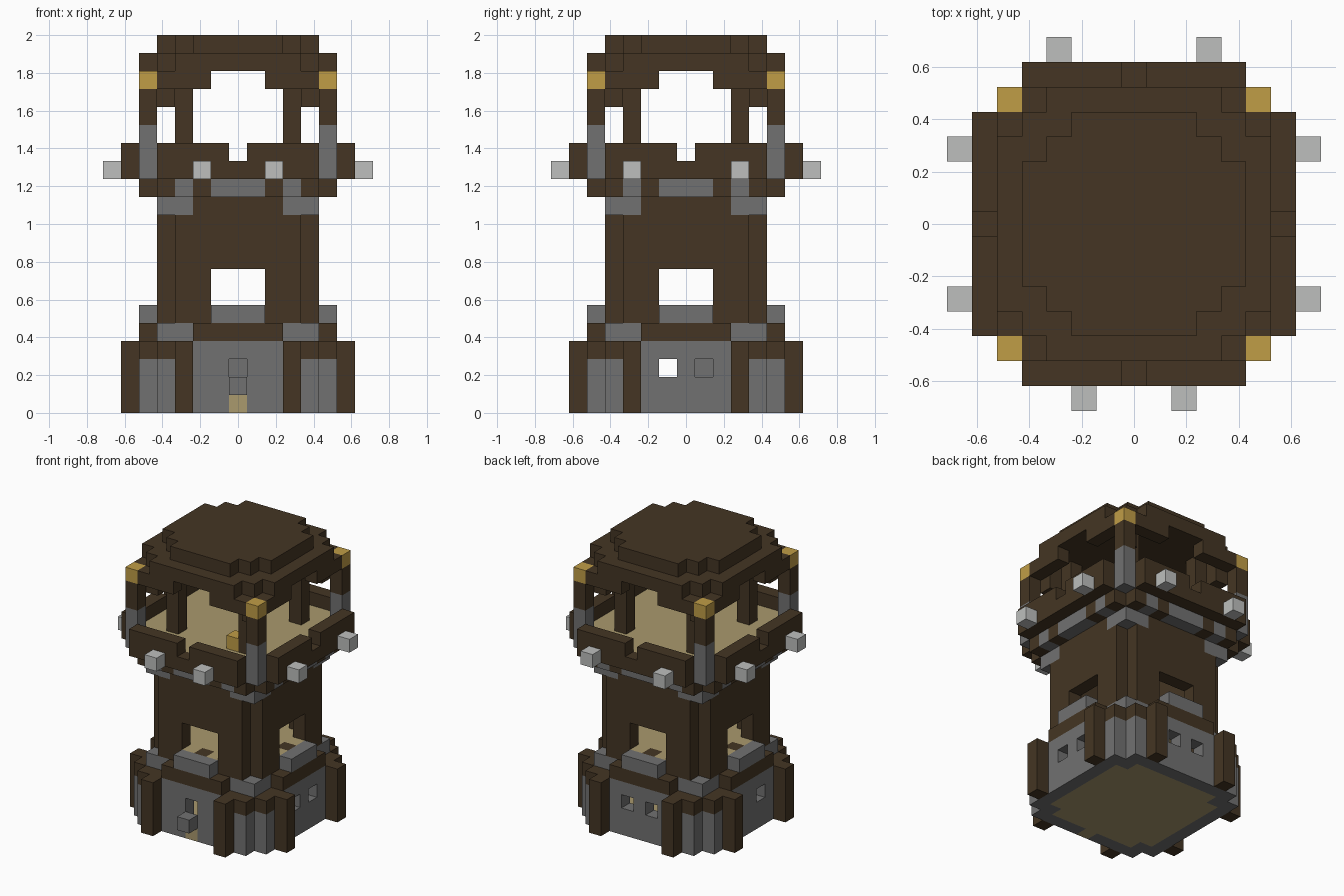
import bpy, bmesh
from mathutils import Vector

if "Cube" in bpy.data.objects:
    bpy.data.objects.remove(bpy.data.objects["Cube"], do_unlink=True)

V = 2 / 21          # block size
grid = {}           # (x, y, level) -> (part, colour)

COLOURS = {
    "dark_wood": (0.058, 0.036, 0.017),
    "stone": (0.165, 0.165, 0.165),
    "light_stone": (0.51, 0.52, 0.51),
    "gold": (0.53, 0.34, 0.062),
    "plank": (0.40, 0.32, 0.155),
}
mats = {}
for name, rgb in COLOURS.items():
    m = bpy.data.materials.new(name)
    m.use_nodes = True
    m.diffuse_color = (*rgb, 1)
    m.node_tree.nodes["Principled BSDF"].inputs["Base Color"].default_value = (*rgb, 1)
    mats[name] = m


def fill(part, colour, low, high, rule):
    """Blocks on levels low..high; rule sees m = outer distance, o = distance along the side."""
    for x in range(-7, 8):
        for y in range(-7, 8):
            m, o = max(abs(x), abs(y)), min(abs(x), abs(y))
            if rule(m, o):
                for z in range(low, high + 1):
                    grid[x, y, z] = (part, colour)


def block(part, colour, *cell):
    grid[cell] = (part, colour)


# Stone base with timber corners and buttresses
fill("ground_floor", "plank", 0, 0, lambda m, o: m <= 4)
fill("base_wall", "stone", 0, 3, lambda m, o: (m == 5 and o <= 4) or m == o == 4)
fill("base_cap", "dark_wood", 3, 3, lambda m, o: (m == 5 and 3 <= o <= 4) or m == o == 4)
fill("buttress", "dark_wood", 0, 3, lambda m, o: m == 6 and o == 3)
fill("base_band", "dark_wood", 4, 4, lambda m, o: 4 <= m <= 5 and o <= 2)
fill("lower_corbel", "stone", 4, 4, lambda m, o: m == 4 and o >= 3)

# Tower shaft, its floor, window sills and openings
fill("shaft_wall", "dark_wood", 5, 12, lambda m, o: (m == 4 and o <= 3) or m == o == 3)
fill("middle_floor", "plank", 5, 5, lambda m, o: m <= 3 or (m == 4 and o <= 1))
fill("floor_inlay", "dark_wood", 5, 5, lambda m, o: m == 4 and o == 0)
fill("window_sill", "stone", 5, 5, lambda m, o: m == 5 and o <= 1)
fill("upper_corbel", "stone", 11, 11, lambda m, o: m == 4 and o >= 3)

# Balcony with its brackets, floor and notched parapet
fill("balcony_bracket", "dark_wood", 12, 12, lambda m, o: m == 5 and o in (2, 4))
fill("balcony_bracket", "stone", 12, 12, lambda m, o: m == 5 and o in (0, 1, 3))
fill("balcony_floor", "plank", 13, 13, lambda m, o: m <= 5 and o <= 4)
fill("parapet", "dark_wood", 13, 13, lambda m, o: m == 6 and o <= 4)
fill("parapet", "dark_wood", 14, 14, lambda m, o: m == 6 and 1 <= o <= 4)
block("floor_lamp", "gold", 2, -3, 14)

# Posts carrying the roof
fill("corner_post", "stone", 13, 15, lambda m, o: m == o == 5)
fill("corner_post", "dark_wood", 16, 17, lambda m, o: m == o == 5)
fill("corner_lantern", "gold", 18, 18, lambda m, o: m == o == 5)
fill("inner_post", "dark_wood", 14, 18, lambda m, o: m == o == 3)
fill("roof_brace", "dark_wood", 17, 18, lambda m, o: m == o == 4)

# Stepped roof
fill("roof", "dark_wood", 18, 18, lambda m, o: m == 5 and 2 <= o <= 4)
fill("roof", "dark_wood", 19, 19, lambda m, o: m <= 5 and m + o <= 8)
fill("roof", "dark_wood", 20, 20, lambda m, o: m <= 4 and m + o <= 6)

# Stone studs round the parapet
for s in (-1, 1):
    block("parapet_stud", "light_stone", 2 * s, -7, 13)
    block("parapet_stud", "light_stone", 3 * s, 7, 13)
    for side in (-7, 7):
        block("parapet_stud", "light_stone", side, 3 * s, 13)

# Front doorway with its step block, and small base windows
for z in (1, 2):
    grid.pop((0, -5, z))
block("ground_floor", "plank", 0, -5, 0)
block("door_block", "stone", 0, -6, 1)
for cell in ((-1, 5), (1, 5), (5, -1), (5, 1), (-5, -1)):
    grid.pop((*cell, 2))

# Shaft windows
for cell in [c for c, v in grid.items() if v[0] == "shaft_wall"]:
    if cell[2] in (6, 7) and min(abs(cell[0]), abs(cell[1])) <= 1:
        grid.pop(cell)

# Turn the blocks of each part into one mesh of exposed faces
AXES = [Vector(a) for a in ((1, 0, 0), (0, 1, 0), (0, 0, 1))]
for part in sorted({v[0] for v in grid.values()}):
    bm = bmesh.new()
    used = []
    for cell, (owner, colour) in grid.items():
        if owner != part:
            continue
        if colour not in used:
            used.append(colour)
        centre = Vector(cell) + AXES[2] / 2
        for i, axis in enumerate(AXES):
            for s in (-1, 1):
                n = axis * s
                if tuple(int(a + b) for a, b in zip(cell, n)) in grid:
                    continue
                u, w = AXES[(i + 1) % 3] / 2, AXES[(i + 2) % 3] / 2 * s
                mid = centre + n / 2
                corners = (mid - u - w, mid + u - w, mid + u + w, mid - u + w)
                face = bm.faces.new([bm.verts.new(p * V) for p in corners])
                face.material_index = used.index(colour)
    bmesh.ops.remove_doubles(bm, verts=bm.verts, dist=V / 100)
    bmesh.ops.dissolve_limit(bm, angle_limit=0.01, verts=bm.verts, edges=bm.edges,
                             delimit={"MATERIAL"})
    mesh = bpy.data.meshes.new(part)
    bm.to_mesh(mesh)
    bm.free()
    for colour in used:
        mesh.materials.append(mats[colour])
    bpy.context.scene.collection.objects.link(bpy.data.objects.new(part, mesh))
